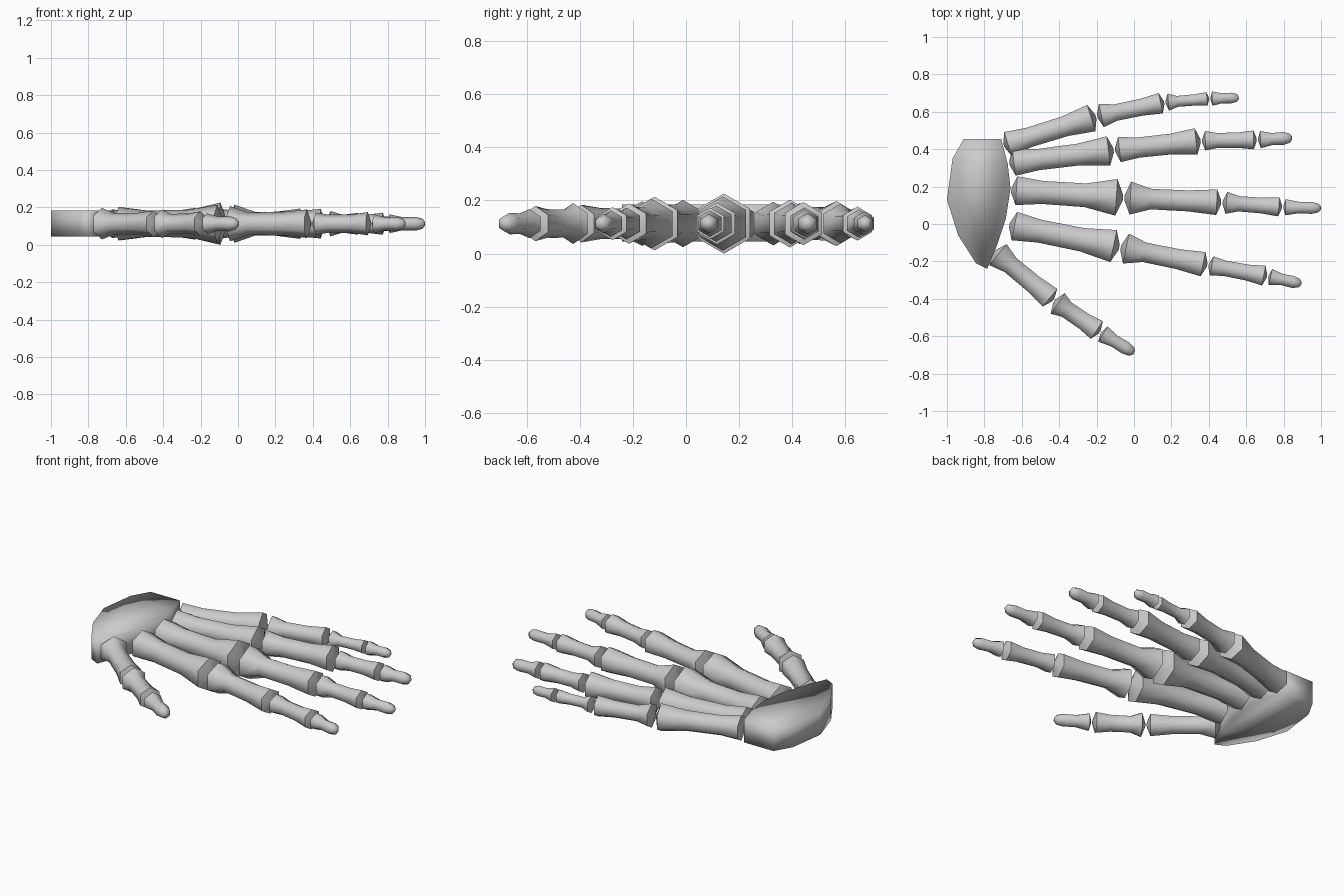
import bpy, bmesh, math
from mathutils import Vector

if "Cube" in bpy.data.objects:
    bpy.data.objects.remove(bpy.data.objects["Cube"])

Z = 0.113  # mid-height of the whole hand


def finish(bm, name, angle=None):
    bmesh.ops.recalc_face_normals(bm, faces=bm.faces)
    me = bpy.data.meshes.new(name)
    bm.to_mesh(me)
    bm.free()
    ob = bpy.data.objects.new(name, me)
    bpy.context.collection.objects.link(ob)
    bpy.ops.object.select_all(action='DESELECT')
    ob.select_set(True)
    bpy.context.view_layer.objects.active = ob
    if angle:
        bpy.ops.object.shade_smooth_by_angle(angle=math.radians(angle))
    else:
        bpy.ops.object.shade_smooth()
    return ob


def hex_loft(name, p, q, profile):
    """Six-sided bone from p to q; profile holds (distance along, radius)."""
    p, q = Vector((*p, Z)), Vector((*q, Z))
    d = (q - p).normalized()
    side = Vector((-d.y, d.x, 0))
    bm = bmesh.new()
    rings = []
    for t, r in profile:
        c = p + d * t
        rings.append([bm.verts.new(c + side * r * math.sin(k * math.pi / 3)
                                   + Vector((0, 0, r * math.cos(k * math.pi / 3))))
                      for k in range(6)])
    for a, b in zip(rings, rings[1:]):
        for k in range(6):
            bm.faces.new((a[k], a[(k + 1) % 6], b[(k + 1) % 6], b[k]))
    bm.faces.new(rings[0])
    bm.faces.new(rings[-1])
    finish(bm, name, 65)


def bone(name, p, q, r0, r1):
    n = (Vector(q) - Vector(p)).length
    w = min(r0, r1)
    hex_loft(name, p, q, [(0.004, r0 * 0.15), (0.35 * r0, r0), (0.28 * n, w * 0.8),
                          (0.66 * n, w * 0.82), (n - 0.35 * r1, r1),
                          (n - 0.004, r1 * 0.15)])


def tip_bone(name, p, q, r):
    n = (Vector(q) - Vector(p)).length
    hex_loft(name, p, q, [(0.004, r * 0.15), (0.3 * r, r), (0.42 * n, r * 0.7),
                          (0.75 * n, r * 0.74), (0.93 * n, r * 0.55), (n, r * 0.2)])


# Palm block: extruded outline
outline = [(-.91, .455), (-.71, .455), (-.675, .32), (-.66, .19), (-.685, .03),
           (-.735, -.12), (-.785, -.24), (-.845, -.21), (-.94, -.06), (-1, .13), (-.97, .35)]
bm = bmesh.new()
face = bm.faces.new([bm.verts.new((x, y, 0.045)) for x, y in outline])
ext = bmesh.ops.extrude_face_region(bm, geom=[face])
bmesh.ops.translate(bm, vec=(0, 0, 0.14),
                    verts=[v for v in ext['geom'] if isinstance(v, bmesh.types.BMVert)])
finish(bm, "palm")

# Fingers: joint positions, (start, end) radii per bone, tip radius
fingers = {
    "little": ([(-.70, .42), (-.2, .575), (.165, .65), (.405, .67), (.56, .675)],
               [(.077, .085), (.074, .064), (.053, .042)], .044),
    "ring": ([(-.67, .325), (-.105, .395), (.36, .445), (.66, .45), (.845, .46)],
             [(.082, .090), (.078, .081), (.060, .058)], .053),
    "middle": ([(-.66, .18), (-.055, .14), (.47, .115), (.795, .09), (1.0, .085)],
               [(.089, .113), (.102, .079), (.068, .059)], .050),
    "index": ([(-.67, -.005), (-.075, -.125), (.395, -.22), (.715, -.28), (.895, -.32)],
              [(.089, .101), (.094, .076), (.060, .062)], .050),
    "thumb": ([(-.75, -.145), (-.43, -.41), (-.18, -.58), (0, -.69)],
              [(.084, .071), (.077, .066)], .055),
}
for finger, (joints, radii, tip) in fingers.items():
    for i, (r0, r1) in enumerate(radii):
        bone(f"{finger}_bone_{i + 1}", joints[i], joints[i + 1], r0, r1)
    tip_bone(f"{finger}_tip_bone", joints[-2], joints[-1], tip)
